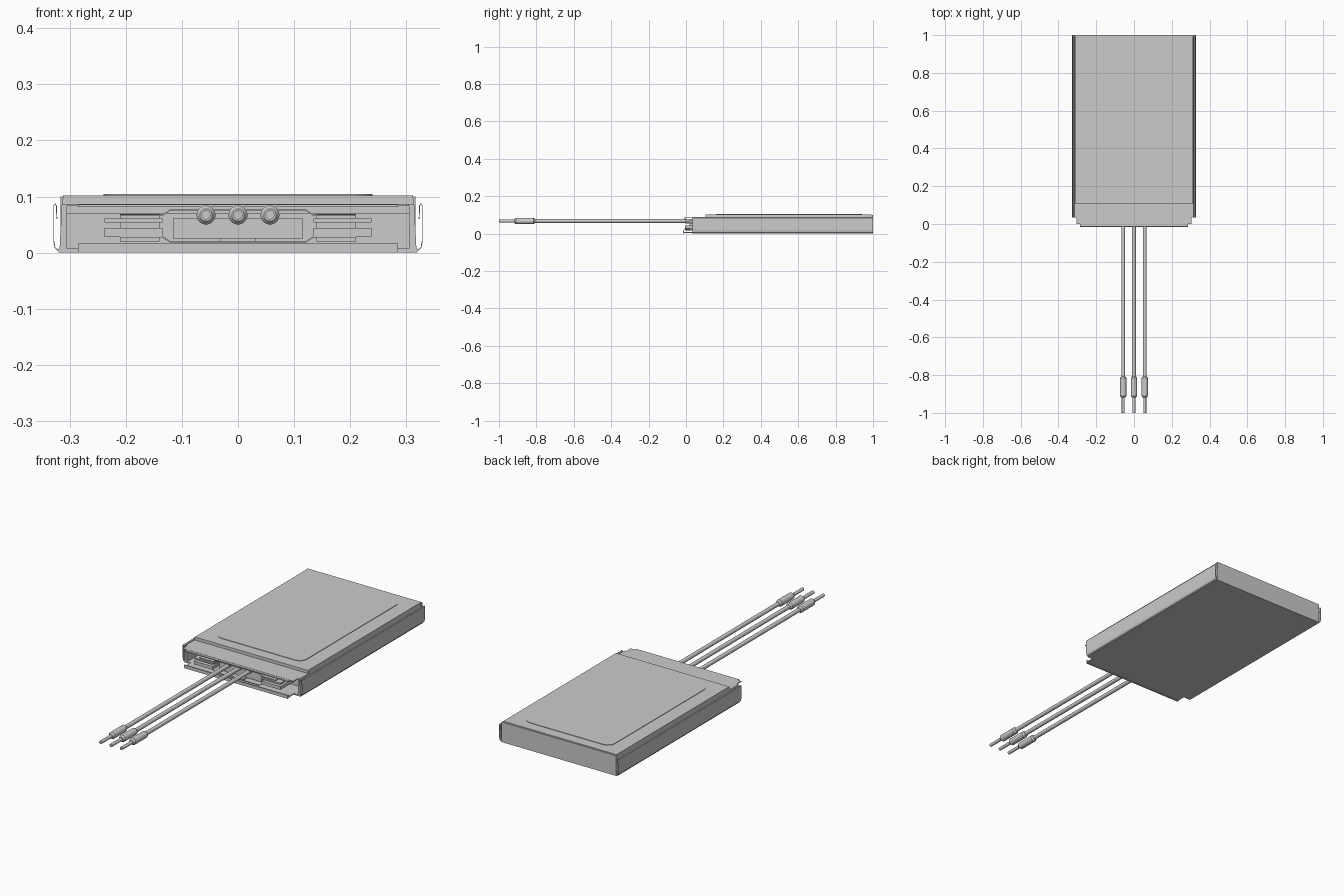
import bpy
import bmesh
import math

if "Cube" in bpy.data.objects:
    bpy.data.objects.remove(bpy.data.objects["Cube"])

GREY = (0.6, 0.6, 0.6, 1)
metal = bpy.data.materials.new("plain_grey")
metal.use_nodes = True
metal.diffuse_color = GREY
metal.node_tree.nodes["Principled BSDF"].inputs["Base Color"].default_value = GREY


def finish(name, bm):
    bmesh.ops.recalc_face_normals(bm, faces=bm.faces)
    mesh = bpy.data.meshes.new(name)
    bm.to_mesh(mesh)
    bm.free()
    mesh.materials.append(metal)
    obj = bpy.data.objects.new(name, mesh)
    bpy.context.collection.objects.link(obj)
    return obj


def prism(name, outline, start, end, place=lambda u, v, w: (u, w, v)):
    """Extrude a closed outline; by default it lies in xz and runs along y."""
    bm = bmesh.new()
    rings = [[bm.verts.new(place(u, v, w)) for u, v in outline] for w in (start, end)]
    for ring in rings:
        bm.faces.new(ring)
    for i in range(len(outline)):
        j = (i + 1) % len(outline)
        bm.faces.new((rings[0][i], rings[0][j], rings[1][j], rings[1][i]))
    return finish(name, bm)


def box(name, x0, x1, y0, y1, z0, z1):
    return prism(name, [(x0, z0), (x1, z0), (x1, z1), (x0, z1)], y0, y1)


def strip(path, t):
    """Close a path into a thin strip, offset along its normals."""
    inner = []
    for i, (x, z) in enumerate(path):
        a, b = path[max(i - 1, 0)], path[min(i + 1, len(path) - 1)]
        dx, dz = b[0] - a[0], b[1] - a[1]
        length = math.hypot(dx, dz)
        inner.append((x - dz / length * t, z + dx / length * t))
    return path + inner[::-1]


def lathe(name, x, z, profile, sides=20):
    """Turn (radius, y) points about an axis along y."""
    bm = bmesh.new()
    rings = []
    for r, y in profile:
        angles = [2 * math.pi * i / sides for i in range(sides)]
        rings.append([bm.verts.new((x + r * math.cos(a), y, z + r * math.sin(a))) for a in angles])
    for low, high in zip(rings, rings[1:]):
        for i in range(sides):
            j = (i + 1) % sides
            bm.faces.new((low[i], low[j], high[j], high[i]))
    bm.faces.new(rings[0])
    bm.faces.new(rings[-1])
    obj = finish(name, bm)
    bpy.ops.object.select_all(action="DESELECT")
    obj.select_set(True)
    bpy.context.view_layer.objects.active = obj
    bpy.ops.object.shade_smooth_by_angle(angle=math.radians(35))


# Case: tapered body, lid and rear wall
prism("case_body", [(-0.318, 0.006), (0.318, 0.006), (0.314, 0.07), (-0.314, 0.07)], 0.11, 0.99)
prism("lid", [(-0.314, 0.07), (0.314, 0.07), (0.312, 0.102), (-0.312, 0.102)], 0.105, 0.992)
box("rear_wall", -0.316, 0.316, 0.992, 1.0, 0.003, 0.1)

# Raised panel on the lid with rounded corners
panel = []
for cx, cy, quarter in ((0.2, 0.9, 0), (-0.2, 0.9, 1), (-0.2, 0.2, 2), (0.2, 0.2, 3)):
    for step in range(6):
        a = math.pi / 2 * (quarter + step / 5)
        panel.append((cx + 0.04 * math.cos(a), cy + 0.04 * math.sin(a)))
prism("lid_panel", panel, 0.101, 0.1045, lambda u, v, w: (u, v, w))

# Bottom tray with a tongue and rolled front lip
box("tray_floor", -0.32, 0.32, 0.035, 1.0, 0.0, 0.007)
box("tray_tongue", -0.285, 0.285, -0.012, 0.036, 0.003, 0.008)
box("front_lip", -0.285, 0.285, -0.016, -0.01, 0.0, 0.016)

# Ledge over the open front, with a thin front hem
box("front_ledge", -0.305, 0.305, 0.0, 0.11, 0.083, 0.087)
box("ledge_hem", -0.285, 0.285, -0.012, 0.001, 0.081, 0.086)

for side, s in (("left", 1), ("right", -1)):
    # Folded side wall: up from the floor, over the top and back down
    fold = [(0.316, 0.003), (0.322, 0.004), (0.327, 0.009), (0.329, 0.02), (0.329, 0.084),
            (0.326, 0.088), (0.323, 0.084), (0.322, 0.06)]
    prism(side + "_folded_wall", [(s * x, z) for x, z in strip(fold, 0.0015)], 0.035, 1.0)
    # Sloped inner cheek beside the opening
    cheek = [(0.318, 0.006), (0.314, 0.087), (0.305, 0.087), (0.305, 0.006)]
    prism(side + "_inner_cheek", [(s * x, z) for x, z in cheek], 0.035, 0.11)
    # Connector block and contact rails in the opening
    lo, hi = sorted((s * 0.14, s * 0.21))
    box(side + "_connector", lo, hi, 0.02, 0.11, 0.02, 0.069)
    lo, hi = sorted((s * 0.135, s * 0.238))
    for level, (z0, z1) in (("upper", (0.054, 0.061)), ("lower", (0.028, 0.044))):
        box(f"{side}_{level}_rail", lo, hi, -0.006, 0.11, z0, z1)

# Upper and lower hat-shaped brackets around the wires
half = [(0.21, 0.068), (0.135, 0.068), (0.12, 0.078)]
hat = half + [(-x, z) for x, z in half[::-1]]
prism("upper_bracket", strip(hat, 0.003), -0.004, 0.11)
prism("lower_bracket", strip([(x, 0.098 - z) for x, z in hat], 0.003), -0.004, 0.11)
box("wire_block", -0.115, 0.115, 0.02, 0.11, 0.024, 0.062)
box("centre_tab", -0.032, 0.032, -0.008, 0.11, 0.02, 0.026)

# Three leads, each with a ferrule and a bare pin
for label, x in (("right", -0.057), ("centre", 0), ("left", 0.057)):
    lathe(label + "_wire", x, 0.067, [(0.01, -0.82), (0.01, 0.11)])
    lathe(label + "_ferrule", x, 0.067, [(0.011, -0.918), (0.017, -0.91), (0.017, -0.815), (0.011, -0.807)])
    lathe(label + "_pin", x, 0.067, [(0.008, -1.0), (0.008, -0.91)])
